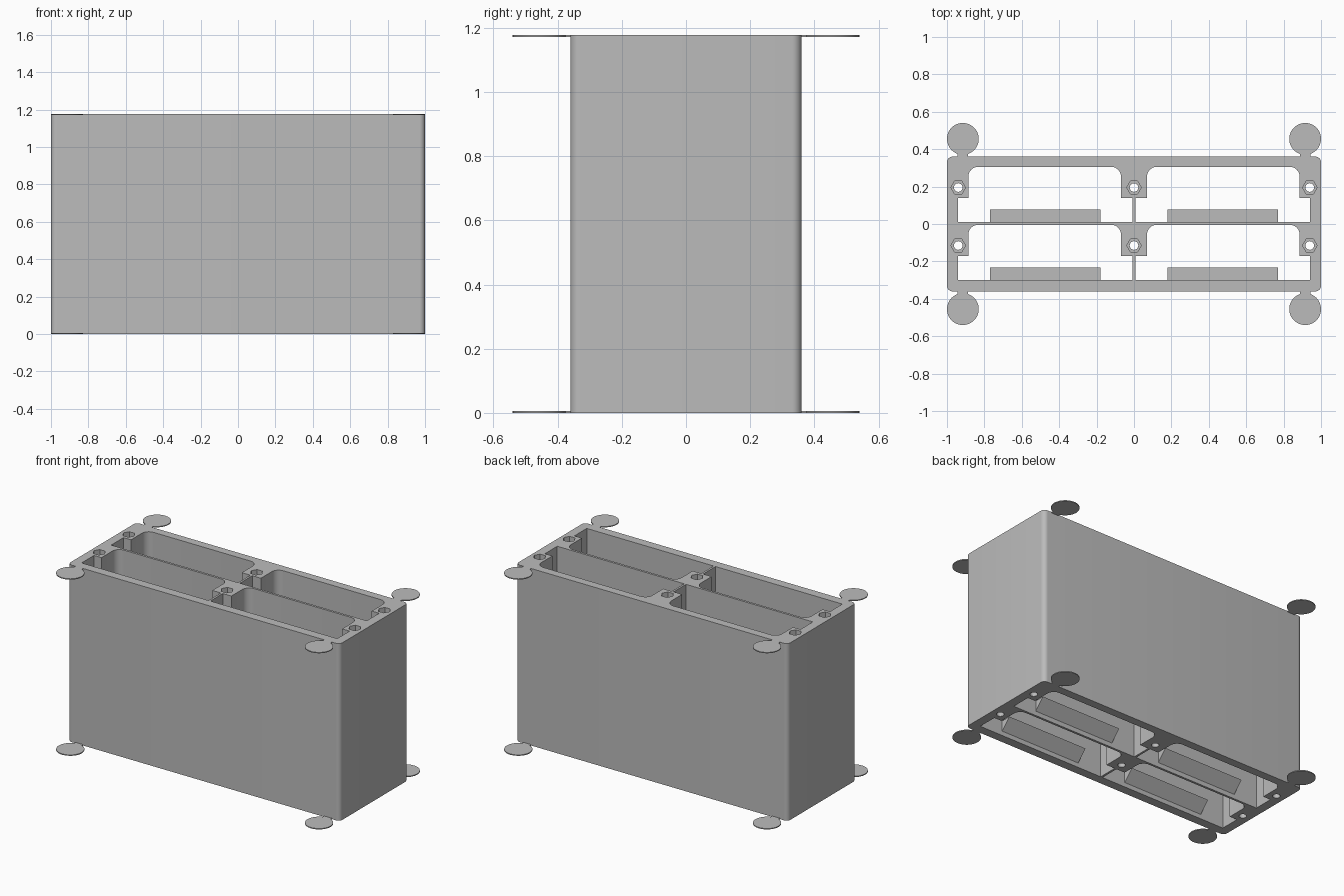
import bpy, bmesh
from math import sin, cos, pi, radians
from mathutils import Vector

cube = bpy.data.objects.get("Cube")
if cube:
    bpy.data.objects.remove(cube, do_unlink=True)

HEIGHT = 1.177
PAD = 0.006          # thickness of the corner discs

grey = bpy.data.materials.new("plain grey")
grey.use_nodes = True
grey.diffuse_color = (0.5, 0.5, 0.5, 1)
grey.node_tree.nodes["Principled BSDF"].inputs["Base Color"].default_value = (0.5, 0.5, 0.5, 1)


def arc(cx, cy, r, start, end, n):
    """Points on an arc, angles in degrees."""
    steps = [radians(start + (end - start) * i / n) for i in range(n + 1)]
    return [(cx + r * cos(a), cy + r * sin(a)) for a in steps]


def circle(cx, cy, r, n):
    return arc(cx, cy, r, 0, 360, n)[:-1]


def add_prism(bm, points, low, high, along_x=False):
    """Extrude a flat outline along z, or along x."""
    if along_x:
        verts = [bm.verts.new((low, a, b)) for a, b in points]
        step = Vector((high - low, 0, 0))
    else:
        verts = [bm.verts.new((a, b, low)) for a, b in points]
        step = Vector((0, 0, high - low))
    face = bm.faces.new(verts)
    top = bmesh.ops.extrude_face_region(bm, geom=[face])["geom"]
    bmesh.ops.translate(bm, vec=step, verts=[v for v in top if isinstance(v, bmesh.types.BMVert)])
    # The extrusion keeps or drops the base depending on context, so close it
    if not face.is_valid:
        bm.faces.new(verts)


def make_object(name, bm):
    bmesh.ops.recalc_face_normals(bm, faces=bm.faces)
    mesh = bpy.data.meshes.new(name)
    bm.to_mesh(mesh)
    bm.free()
    mesh.materials.append(grey)
    obj = bpy.data.objects.new(name, mesh)
    bpy.context.collection.objects.link(obj)
    return obj


def smooth(obj):
    bpy.ops.object.select_all(action='DESELECT')
    obj.select_set(True)
    bpy.context.view_layer.objects.active = obj
    bpy.ops.object.shade_smooth_by_angle(angle=radians(30))


# Outer case with rounded upright corners
R = 0.03
outline = []
for sx, sy, start in ((1, 1, 0), (-1, 1, 90), (-1, -1, 180), (1, -1, 270)):
    outline += arc(sx * (1 - R), sy * (0.36 - R), R, start, start + 90, 8)
bm = bmesh.new()
add_prism(bm, outline, 0, HEIGHT)
case = make_object("case", bm)

# Four compartments and six screw holes, all cut right through
bases = (0.01, -0.30)         # front wall of each compartment row
bolts = [(x, y) for x in (-0.94, 0, 0.94) for y in (0.195, -0.115)]
bm = bmesh.new()
for side in (-1, 1):
    for b in bases:
        top, f = b + 0.295, 0.05
        pts = [(0.007, b), (0.94, b), (0.94, b + 0.13), (0.885, b + 0.13)]
        pts += arc(0.885 - f, top - f, f, 0, 90, 8)
        pts += arc(0.07 + f, top - f, f, 90, 180, 8)
        pts += [(0.07, b + 0.13), (0.007, b + 0.13)]
        add_prism(bm, [(side * x, y) for x, y in pts], -0.1, HEIGHT + 0.1)
for x, y in bolts:
    add_prism(bm, circle(x, y, 0.023, 24), -0.1, HEIGHT + 0.1)
through_cutter = make_object("through_cutter", bm)

# Six-sided nut pockets in the top
bm = bmesh.new()
for x, y in bolts:
    add_prism(bm, circle(x, y, 0.039, 6), HEIGHT - 0.08, HEIGHT + 0.1)
nut_cutter = make_object("nut_cutter", bm)

cutters = (through_cutter, nut_cutter)
for cutter in cutters:
    cutter.hide_render = True
    mod = case.modifiers.new(cutter.name, 'BOOLEAN')
    mod.operation = 'DIFFERENCE'
    mod.solver = 'EXACT'
    mod.object = cutter
bpy.context.view_layer.update()
result = bpy.data.meshes.new_from_object(case.evaluated_get(bpy.context.evaluated_depsgraph_get()))
case.modifiers.clear()
case.data = result
for cutter in cutters:
    bpy.data.objects.remove(cutter, do_unlink=True)
smooth(case)

# Sloped ledge low on the front wall of each compartment
for row, b in zip(("back", "front"), bases):
    for side, label in ((1, "left"), (-1, "right")):
        bm = bmesh.new()
        profile = [(b - 0.004, 0.03), (b, 0.03), (b + 0.067, 0.1), (b - 0.004, 0.1)]
        low, high = sorted((side * 0.18, side * 0.77))
        add_prism(bm, profile, low, high, along_x=True)
        make_object(f"{row}_{label}_ledge", bm)

# Thin discs at the corners, each joined to the case by a short neck
for level, z in (("bottom", 0), ("top", HEIGHT - PAD)):
    for sx, label in ((1, "left"), (-1, "right")):
        for sy, end in ((1, "back"), (-1, "front")):
            bm = bmesh.new()
            neck = [(0.887, 0.355), (0.943, 0.355), (0.943, 0.385), (0.887, 0.385)]
            add_prism(bm, circle(sx * 0.915, sy * 0.455, 0.085, 48), z, z + PAD)
            add_prism(bm, [(sx * x, sy * y) for x, y in neck], z, z + PAD)
            smooth(make_object(f"{level}_{end}_{label}_disc", bm))
